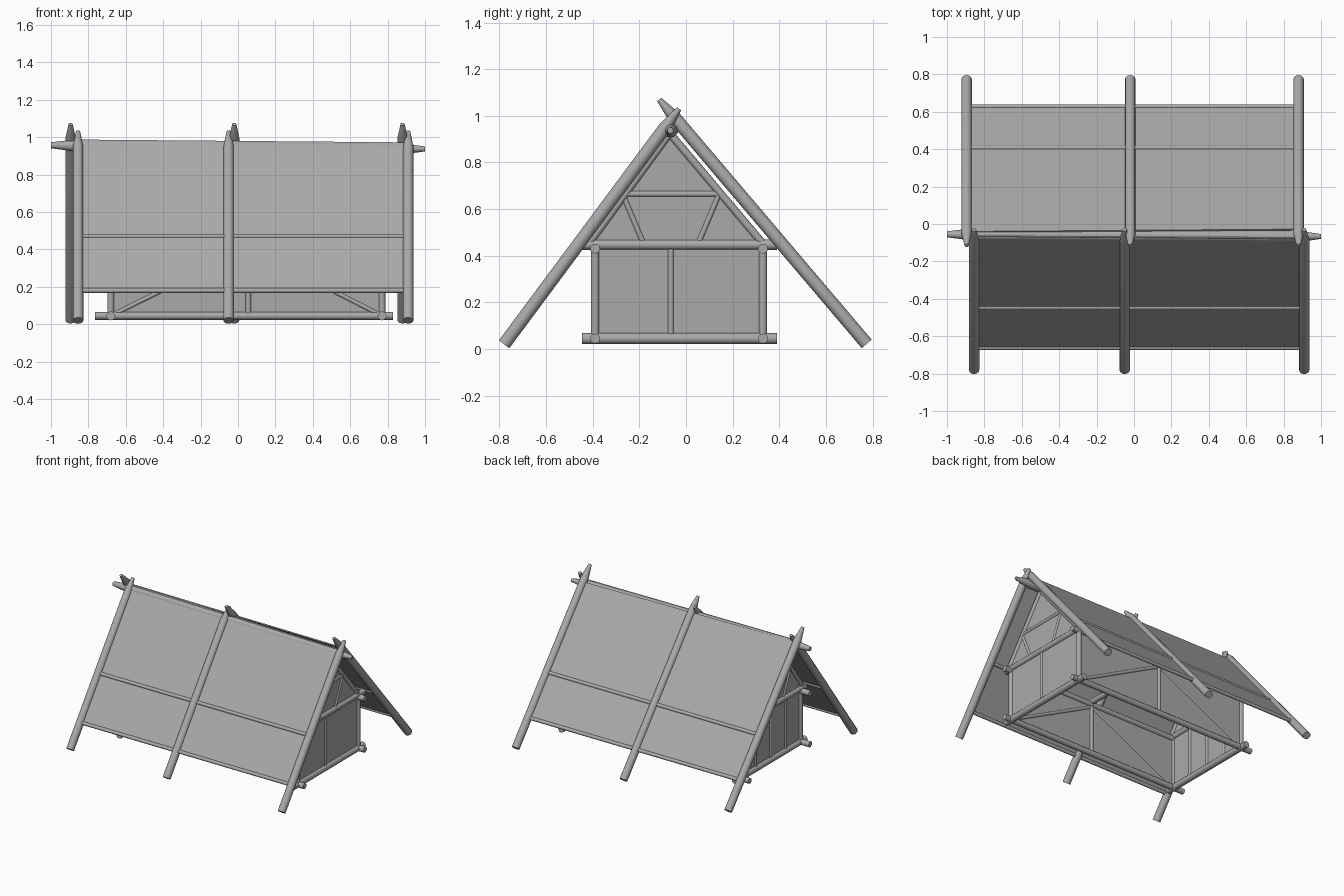
import bpy, bmesh, math
from mathutils import Vector

cube = bpy.data.objects.get("Cube")
if cube:
    bpy.data.objects.remove(cube, do_unlink=True)

grey = bpy.data.materials.new("weathered grey")
grey.use_nodes = True
colour = (0.4, 0.4, 0.4, 1)
grey.diffuse_color = colour
grey.node_tree.nodes["Principled BSDF"].inputs["Base Color"].default_value = colour


def finish(name, bm):
    bmesh.ops.recalc_face_normals(bm, faces=bm.faces)
    mesh = bpy.data.meshes.new(name)
    bm.to_mesh(mesh)
    bm.free()
    mesh.materials.append(grey)
    obj = bpy.data.objects.new(name, mesh)
    bpy.context.collection.objects.link(obj)
    return obj


def pole(name, a, b, r, tip_a=0, tip_b=0, sides=12):
    """Round timber from a to b, with optional whittled ends of given length."""
    a, b = Vector(a), Vector(b)
    axis = b - a
    turn = axis.to_track_quat('Z', 'Y')
    length = axis.length
    stations = [(0, r * 0.5), (tip_a, r)] if tip_a else [(0, r)]
    stations += [(length - tip_b, r), (length, r * 0.4)] if tip_b else [(length, r)]
    bm = bmesh.new()
    rings = []
    for h, rad in stations:
        angles = [math.tau * i / sides for i in range(sides)]
        rings.append([bm.verts.new(a + turn @ Vector((rad * math.cos(t), rad * math.sin(t), h)))
                      for t in angles])
    for low, high in zip(rings, rings[1:]):
        for i in range(sides):
            j = (i + 1) % sides
            bm.faces.new((low[i], low[j], high[j], high[i])).smooth = True
    for ring in (rings[0], rings[-1]):
        bm.faces.new(ring)
    for e in bm.edges:
        if len(e.link_faces) == 2 and any(not f.smooth for f in e.link_faces):
            e.smooth = False
    return finish(name, bm)


def sheet(name, points, thick=0.008):
    """Thin flat panel through the given outline."""
    bm = bmesh.new()
    bm.faces.new([bm.verts.new(p) for p in points])
    obj = finish(name, bm)
    mod = obj.modifiers.new("thickness", 'SOLIDIFY')
    mod.thickness = thick
    mod.offset = 0
    return obj


def along(a, b, z):
    """y on the slope line a-b at height z."""
    return a[0] + (b[0] - a[0]) * (z - a[1]) / (b[1] - a[1])


# Roof slopes: foot and tip as (y, z), pole positions, batten heights
slopes = {
    "front": ((-0.78, 0.02), (-0.03, 1.03), (-0.855, -0.05, 0.91), (0.18, 0.47)),
    "back": ((0.775, 0.022), (-0.115, 1.07), (-0.895, -0.02, 0.88), (0.197, 0.456)),
}
for side, (foot, tip, xs, heights) in slopes.items():
    for label, x in zip(("right", "middle", "left"), xs):
        pole(f"{side}_roof_pole_{label}", (x, *foot), (x, *tip), 0.028, tip_b=0.1)
    for label, z in zip(("lower", "upper"), heights):
        y = along(foot, tip, z)
        pole(f"{side}_batten_{label}", (xs[0], y, z), (xs[2], y, z), 0.013)
    low, left, right = heights[0], xs[2], xs[0]
    y0 = along(foot, tip, low)
    sheet(f"{side}_roof_sheet", [(right, y0, low), (left, y0, low),
                                 (left, along(foot, tip, 0.97), 0.97),
                                 (right, along(foot, tip, 0.985), 0.985)])

# Ridge pole
pole("ridge_pole", (-1, -0.055, 0.957), (1, -0.067, 0.937), 0.032, tip_a=0.13, tip_b=0.13)

# Wall frame
X0, XM, X1 = -0.68, 0.055, 0.77
Y0, YM, Y1 = -0.39, -0.065, 0.33
LOW, HIGH, TIE = 0.045, 0.43, 0.447

for side, y in (("front", Y0), ("back", Y1)):
    for label, z in (("sill", LOW), ("plate", HIGH)):
        pole(f"{side}_{label}", (-0.765, y, z), (0.83, y, z), 0.021)
    pole(f"{side}_middle_post", (XM, y, LOW), (XM, y, HIGH), 0.015)
    for label, x in (("right", X0), ("left", X1)):
        pole(f"{side}_{label}_post", (x, y, LOW), (x, y, HIGH), 0.018)
        pole(f"{side}_{label}_brace", (x, y, LOW), (XM, y, HIGH - 0.02), 0.012)
    sheet(f"{side}_wall", [(X0, y, LOW), (X1, y, LOW), (X1, y, HIGH), (X0, y, HIGH)])

pole("middle_tie_beam", (XM, -0.44, TIE), (XM, 0.38, TIE), 0.021)

# End walls and gable trusses
for side, x, studs in (("right", X0, (-0.21, -0.03, 0.15)), ("left", X1, (YM,))):
    pole(f"{side}_end_sill", (x, -0.445, LOW), (x, 0.39, LOW), 0.024)
    pole(f"{side}_tie_beam", (x, -0.445, TIE), (x, 0.39, TIE), 0.022)
    for i, y in enumerate(studs):
        pole(f"{side}_stud_{i + 1}", (x, y, LOW), (x, y, HIGH), 0.013)
    pole(f"{side}_front_rafter", (x, -0.42, TIE), (x, -0.07, 0.925), 0.017)
    pole(f"{side}_back_rafter", (x, 0.325, TIE + 0.01), (x, -0.07, 0.925), 0.017)
    pole(f"{side}_collar", (x, -0.27, 0.665), (x, 0.145, 0.665), 0.013)
    for label, sign in (("front", -1), ("back", 1)):
        pole(f"{side}_{label}_gable_brace", (x, YM + sign * 0.205, 0.66),
             (x, YM + sign * 0.122, 0.463), 0.012)
    sheet(f"{side}_end_wall", [(x, Y0, LOW), (x, Y1, LOW), (x, Y1, TIE),
                               (x, -0.07, 0.925), (x, -0.41, TIE), (x, Y0, TIE)])
